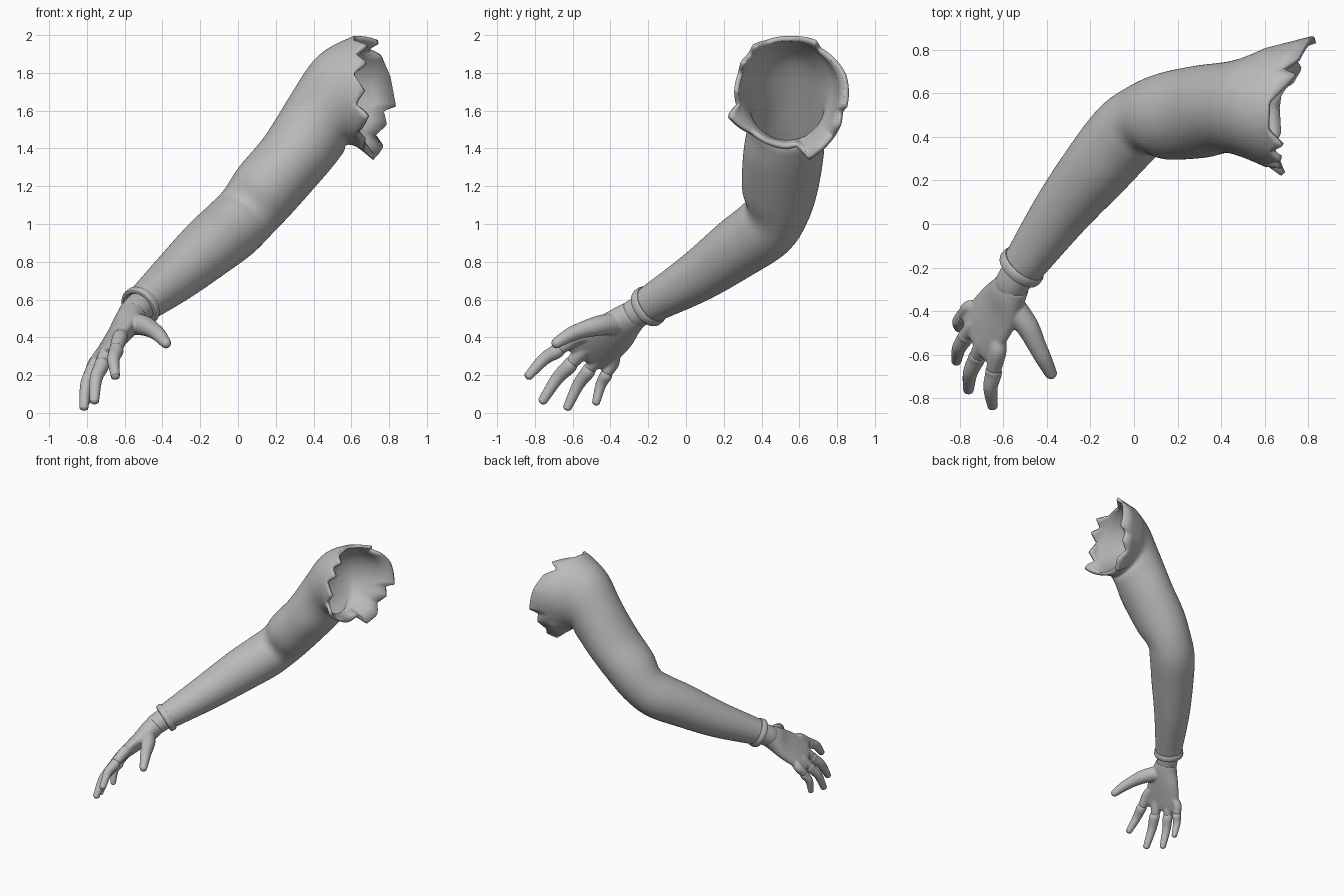
import bpy, bmesh, math
from mathutils import Vector

if "Cube" in bpy.data.objects:
    bpy.data.objects.remove(bpy.data.objects["Cube"])

grey = bpy.data.materials.new("plain grey")
grey.diffuse_color = (0.5, 0.5, 0.5, 1)
grey.use_nodes = True
grey.node_tree.nodes["Principled BSDF"].inputs["Base Color"].default_value = grey.diffuse_color


def catmull(vals, i, f):
    """Smooth interpolation between vals[i] and vals[i+1]."""
    p = [vals[min(max(k, 0), len(vals) - 1)] for k in (i - 1, i, i + 1, i + 2)]
    return [0.5 * (2 * b + (c - a) * f + (2 * a - 5 * b + 4 * c - d) * f * f
                   + (3 * b - a - 3 * c + d) * f ** 3) for a, b, c, d in zip(*p)]


def ring_points(c, t, ref, ru, rv, n):
    t = t.normalized()
    u = (ref - ref.dot(t) * t).normalized()
    v = t.cross(u)
    return [c + u * ru * math.cos(2 * math.pi * k / n) + v * rv * math.sin(2 * math.pi * k / n)
            for k in range(n)]


def loft(rings, ref, n=24, sub=4, tangents=None, caps=True, extra=()):
    """bmesh tube through rings (x, y, z, radius_u, radius_v)."""
    ts = []
    for i in range(len(rings)):
        a, b = rings[max(i - 1, 0)], rings[min(i + 1, len(rings) - 1)]
        ts.append((Vector(b[:3]) - Vector(a[:3])).normalized())
    for i, t in (tangents or {}).items():
        ts[i] = Vector(t).normalized()
    full = [tuple(r) + tuple(t) for r, t in zip(rings, ts)]
    loops = []
    for i in range(len(full) - 1):
        for s in range(sub):
            loops.append(catmull(full, i, s / sub))
    loops.append(full[-1])
    pts = [ring_points(Vector(q[:3]), Vector(q[5:8]), Vector(ref), q[3], q[4], n) for q in loops]
    pts += list(extra)
    bm = bmesh.new()
    vs = [[bm.verts.new(p) for p in row] for row in pts]
    for a, b in zip(vs, vs[1:]):
        for k in range(n):
            bm.faces.new((a[k], a[(k + 1) % n], b[(k + 1) % n], b[k]))
    if caps:
        bm.faces.new(vs[0][::-1])
        bm.faces.new(vs[-1])
    bmesh.ops.recalc_face_normals(bm, faces=bm.faces)
    return bm


def make(name, bms, angle=40):
    """Object from one or more bmeshes, smooth shaded."""
    me = bpy.data.meshes.new(name)
    joined = bmesh.new()
    for bm in bms:
        tmp = bpy.data.meshes.new("part")
        bm.to_mesh(tmp)
        joined.from_mesh(tmp)
        bm.free()
        bpy.data.meshes.remove(tmp)
    joined.to_mesh(me)
    joined.free()
    me.materials.append(grey)
    ob = bpy.data.objects.new(name, me)
    bpy.context.collection.objects.link(ob)
    bpy.ops.object.select_all(action='DESELECT')
    ob.select_set(True)
    bpy.context.view_layer.objects.active = ob
    bpy.ops.object.shade_smooth_by_angle(angle=math.radians(angle))
    return ob


# sleeve: wrist to shoulder
sleeve_rings = [
    (-.52, -.205, .56, .096, .096), (-.49, -.165, .587, .104, .102), (-.33, .06, .72, .135, .135),
    (-.16, .27, .87, .162, .162), (-.04, .41, .97, .172, .172), (.05, .48, 1.06, .168, .172),
    (.15, .495, 1.185, .20, .186), (.30, .515, 1.36, .212, .19), (.42, .535, 1.535, .208, .213),
    (.50, .535, 1.655, .228, .25), (.60, .535, 1.705, .272, .285)]
# torn shoulder edge: angle about x, x position, radius
tear = [(-180, .67, .28), (-165, .62, .28), (-157, .68, .345), (-130, .63, .30), (-115, .67, .30),
        (-90, .66, .31), (-80, .67, .30), (-72, .715, .385), (-58, .76, .365), (-44, .715, .35),
        (-33, .78, .34), (-20, .765, .315), (-15, .83, .33), (15, .80, .325), (40, .755, .30),
        (52, .68, .29), (60, .74, .31), (85, .62, .29), (112, .61, .29), (126, .68, .305),
        (136, .62, .285), (148, .68, .29), (160, .61, .275), (180, .67, .28)]
N = 120


def torn_row(f):
    row = []
    for k in range(N):
        a = (360 * k / N + 180) % 360 - 180
        for p, q in zip(tear, tear[1:]):
            if p[0] <= a <= q[0]:
                w = (a - p[0]) / (q[0] - p[0])
                x = p[1] + (q[1] - p[1]) * w
                r = p[2] + (q[2] - p[2]) * w
                break
        r0 = .272 + .013 * math.sin(math.radians(a)) ** 2
        r, x = r0 + (r - r0) * f, .60 + (x - .60) * f
        a = math.radians(a)
        row.append(Vector((x, .535 + r * math.cos(a), 1.705 + r * math.sin(a))))
    return row


bm = loft(sleeve_rings, (0, 1, 0), n=N, sub=5, caps=False,
          tangents={8: (.8, 0, .6), 9: (.95, 0, .28), 10: (1, 0, 0)},
          extra=[torn_row(.5), torn_row(1)])
sleeve = make("sleeve", [bm])
mod = sleeve.modifiers.new("thickness", 'SOLIDIFY')
mod.thickness, mod.offset = .025, -1

# rolled cuff at the wrist
axis = Vector((-.55, -.68, -.47)).normalized()
prof = [(-.005, .085), (-.005, .105), (.005, .111), (.03, .112), (.042, .107), (.044, .095), (.03, .085)]
cuff = [tuple(Vector((-.505, -.185, .573)) + axis * d) + (r, r) for d, r in prof]
make("cuff", [loft(cuff, (0, 1, 0), n=48, sub=1, caps=False,
                   tangents={i: -axis for i in range(len(prof))})])

# wrist joint
make("wrist", [loft([(-.49, -.16, .59, .08, .08), (-.56, -.275, .52, .08, .077),
                     (-.58, -.31, .495, .07, .06)], (-.46, .74, -.49), n=40)])


def rounded(pts):
    """Finger rings with a domed tip; pts are (x, y, z, radius)."""
    rings = [(*p[:3], p[3], p[3]) for p in pts]
    tip, r = Vector(pts[-1][:3]), pts[-1][3]
    d = (tip - Vector(pts[-2][:3])).normalized()
    for k in (30, 55, 75, 88):
        s, c = math.sin(math.radians(k)), math.cos(math.radians(k))
        rings.append((*(tip + d * r * s), r * c, r * c))
    return rings


# palm with thumb and finger roots, fused into one skin
across = (-.46, .74, -.49)
palm = loft([(-.555, -.275, .52, .082, .075), (-.58, -.32, .485, .10, .075), (-.62, -.385, .425, .13, .062),
             (-.68, -.47, .35, .145, .047), (-.715, -.52, .305, .14, .036),
             (-.73, -.54, .285, .12, .024)], across, n=32)
thumb = loft(rounded([(-.565, -.37, .475, .06), (-.49, -.47, .46, .053), (-.445, -.56, .435, .043),
                      (-.415, -.62, .41, .038), (-.382, -.685, .37, .029)]), across, n=20)
# knuckle, joint, tip of each finger and its size
fingers = {
    "index_finger": ((-.625, -.58, .40), (-.645, -.67, .34), (-.65, -.83, .20), .037),
    "middle_finger": ((-.68, -.53, .345), (-.72, -.605, .265), (-.76, -.755, .07), .038),
    "ring_finger": ((-.725, -.46, .305), (-.77, -.51, .235), (-.815, -.625, .035), .036),
    "little_finger": ((-.755, -.385, .27), (-.785, -.42, .21), (-.805, -.475, .06), .032)}
roots = []
for name, (a, b, c, r) in fingers.items():
    a, b, c = Vector(a), Vector(b), Vector(c)
    back = a + (Vector((-.61, -.38, .43)) - a) * .4
    roots.append(loft(rounded([(*back, r * .9), (*a, r * 1.1), (*b.lerp(a, .15), r * .97)]), across, n=20))
    mid = b.lerp(c, .5) + Vector((-.012, -.004, .012))
    make(name, [loft(rounded([(*b.lerp(c, -.06), r * .8), (*b, r * .98), (*b.lerp(c, .12), r * 1.03),
                              (*mid, r * .88), (*c, r * .66)]), across, n=24)])
hand = make("hand", [palm, thumb] + roots, 180)
mod = hand.modifiers.new("fuse", 'REMESH')
mod.mode, mod.voxel_size, mod.use_smooth_shade = 'VOXEL', .006, True
mod = hand.modifiers.new("soften", 'SMOOTH')
mod.factor, mod.iterations = .5, 8
